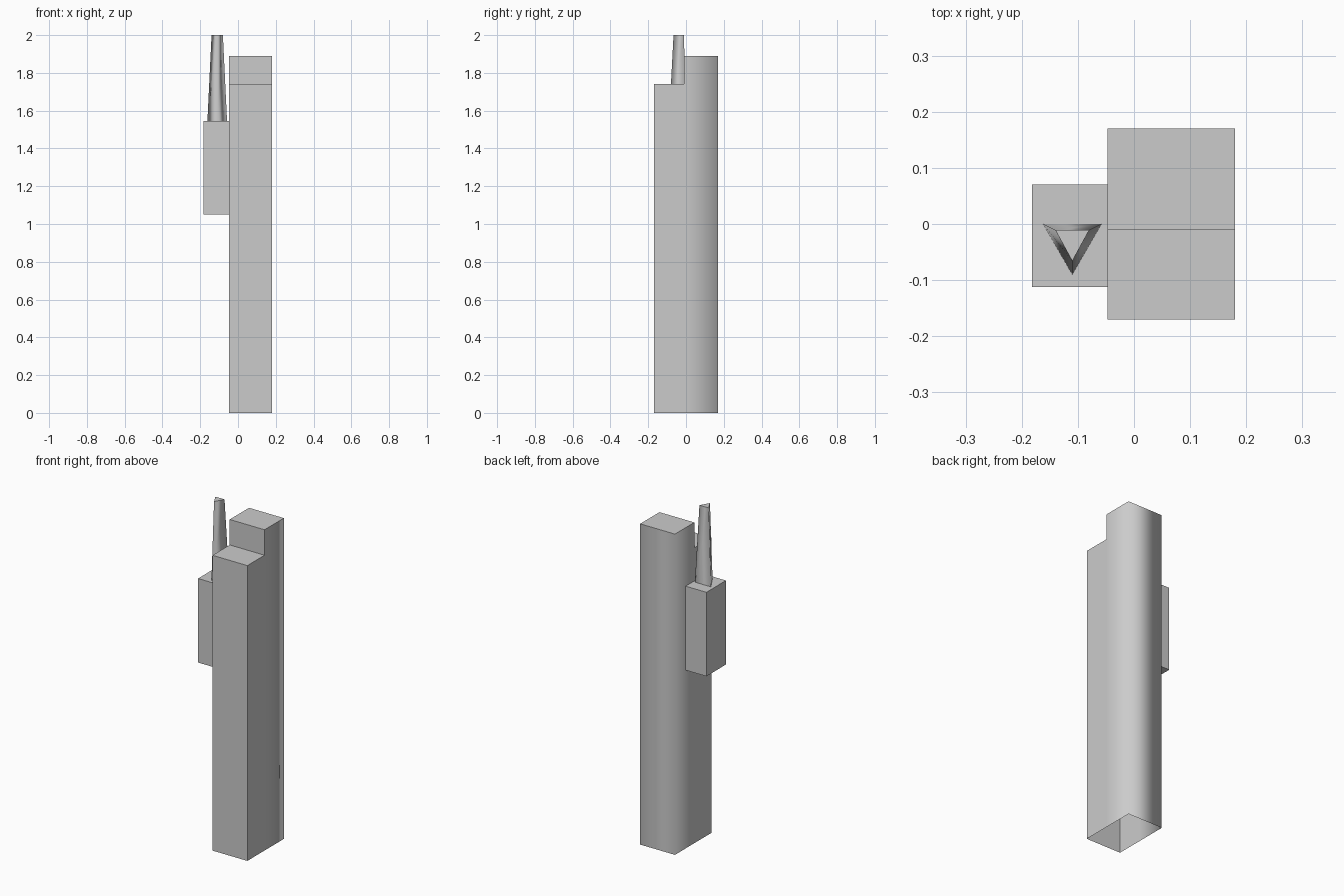
import bpy, bmesh

if "Cube" in bpy.data.objects:
    bpy.data.objects.remove(bpy.data.objects["Cube"])


def finish(name, bm, soft=lambda e: False):
    """Smooth faces; every edge stays sharp unless soft(edge) is true."""
    bmesh.ops.recalc_face_normals(bm, faces=bm.faces)
    for f in bm.faces:
        f.smooth = True
    for e in bm.edges:
        e.smooth = soft(e)
    mesh = bpy.data.meshes.new(name)
    bm.to_mesh(mesh)
    bm.free()
    obj = bpy.data.objects.new(name, mesh)
    bpy.context.collection.objects.link(obj)
    return obj


def is_upright(e):
    a, b = (v.co for v in e.verts)
    return abs(a.z - b.z) > 0.3


# Handset body: stepped side profile (y, z) extruded along x, open underneath
profile = [(-.17, 0), (-.01, 0), (.17, 0), (.17, 1.89),
           (-.01, 1.89), (-.01, 1.74), (-.17, 1.74)]
bm = bmesh.new()
left, right = ([bm.verts.new((x, y, z)) for y, z in profile] for x in (-.047, .18))
for side in (left, right):
    bm.faces.new([side[i] for i in (0, 1, 5, 6)])
    bm.faces.new([side[i] for i in (1, 2, 3, 4, 5)])
for i in range(2, 7):
    j = (i + 1) % 7
    bm.faces.new((left[i], left[j], right[j], right[i]))
# the two back uprights are softly shaded
finish("tower_body", bm,
       lambda e: is_upright(e) and all(v.co.y > .1 for v in e.verts))

# Side box mounted on the left wall
bm = bmesh.new()
bmesh.ops.create_cube(bm, size=1)
bmesh.ops.scale(bm, vec=(.135, .182, .495), verts=bm.verts)
bmesh.ops.translate(bm, vec=(-.1145, -.021, 1.2975), verts=bm.verts)
finish("side_box", bm)

# Tapered three-sided mast standing on the side box
bm = bmesh.new()
rings = []
for z, half, y_back, y_tip in ((1.545, .052, 0, -.09), (2.0, .03, -.011, -.066)):
    rings.append([bm.verts.new(p) for p in
                  ((-.11 - half, y_back, z), (-.11, y_tip, z), (-.11 + half, y_back, z))])
low, top = rings
for i in range(3):
    j = (i + 1) % 3
    bm.faces.new((low[i], low[j], top[j], top[i]))
bm.faces.new(top)
bm.faces.new(low[::-1])
finish("mast", bm, is_upright)
